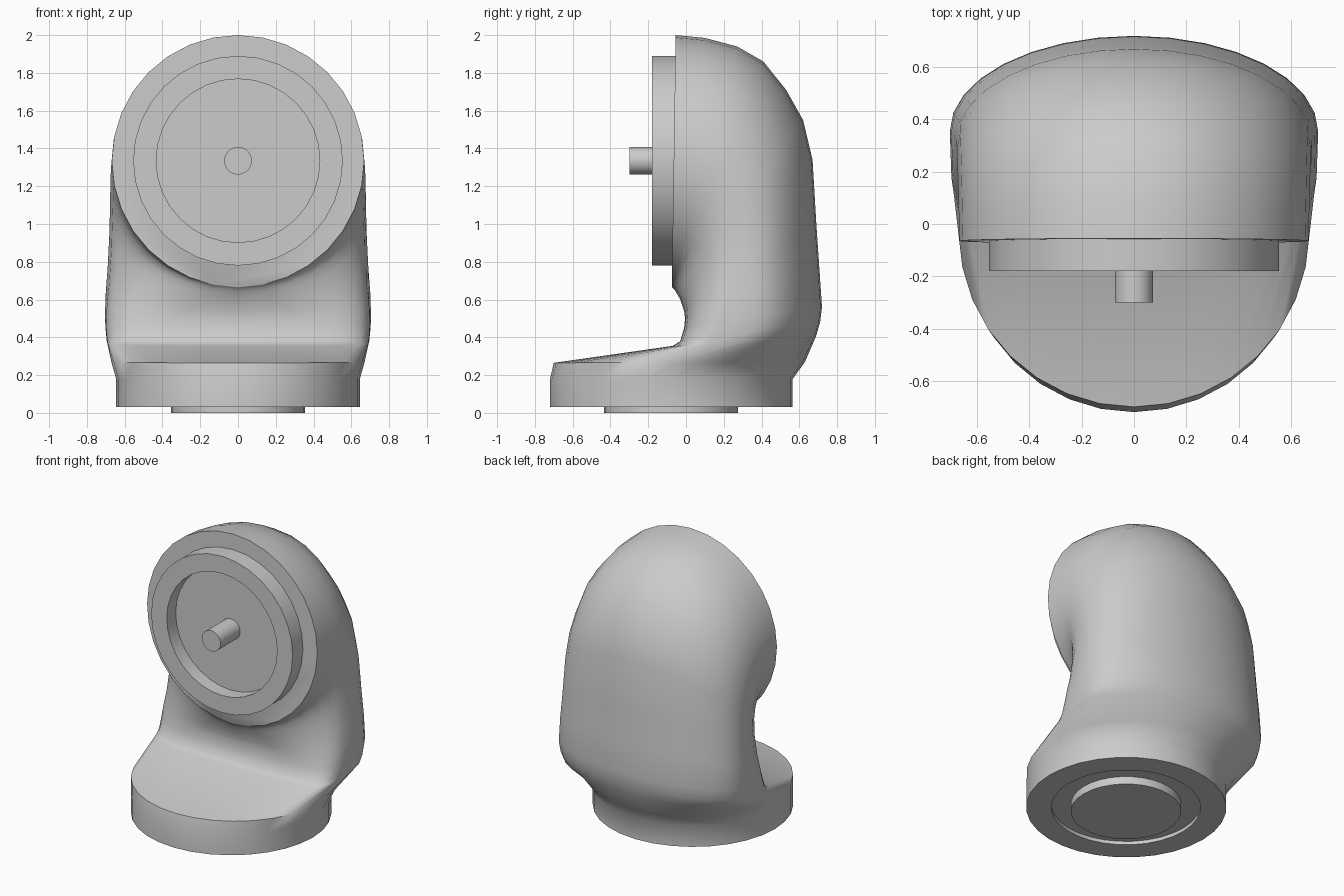
import bpy, bmesh
from math import cos, sin, pi, radians, copysign
from mathutils import Vector

if "Cube" in bpy.data.objects:
    bpy.data.objects.remove(bpy.data.objects["Cube"], do_unlink=True)

SIDES = 32

grey = bpy.data.materials.new("light grey")
grey.use_nodes = True
grey.diffuse_color = (0.6, 0.6, 0.6, 1)
grey.node_tree.nodes["Principled BSDF"].inputs["Base Color"].default_value = (0.6, 0.6, 0.6, 1)


def ring(inner, outer, half_width, front_power=2):
    """Oval through two (y, z) points; a higher power squares its inner half."""
    a, b = Vector((0, *inner)), Vector((0, *outer))
    mid, arm = (a + b) / 2, (b - a) / 2
    points = []
    for i in range(SIDES):
        t = 2 * pi * i / SIDES
        c, s = cos(t), sin(t)
        e = 2 / (front_power if s < 0 else 2)
        x = copysign(abs(c) ** e, c) * half_width
        points.append(mid + Vector((x, 0, 0)) + arm * copysign(abs(s) ** e, s))
    return points


def loft(name, rings):
    """Skin successive rings and cap both ends."""
    bm = bmesh.new()
    loops = [[bm.verts.new(p) for p in r] for r in rings]
    for lo, hi in zip(loops, loops[1:]):
        for i in range(SIDES):
            j = (i + 1) % SIDES
            bm.faces.new((lo[i], lo[j], hi[j], hi[i]))
    bm.faces.new(loops[0][::-1])
    bm.faces.new(loops[-1])
    bmesh.ops.recalc_face_normals(bm, faces=bm.faces)
    mesh = bpy.data.meshes.new(name)
    bm.to_mesh(mesh)
    bm.free()
    mesh.materials.append(grey)
    obj = bpy.data.objects.new(name, mesh)
    bpy.context.collection.objects.link(obj)
    bpy.ops.object.select_all(action="DESELECT")
    obj.select_set(True)
    bpy.context.view_layer.objects.active = obj
    bpy.ops.object.shade_smooth_by_angle(angle=radians(42))
    return obj


def flat_ring(radius, z):
    return ring((-0.08 - radius, z), (-0.08 + radius, z), radius)


def face_ring(radius, y):
    return ring((y, 1.335 - radius), (y, 1.335 + radius), radius)


# Underside with foot disc and groove, round base, then the bent neck and head
underside = [flat_ring(r, z) for r, z in
             ((0.355, 0), (0.355, 0.055), (0.48, 0.055), (0.48, 0.03))]
bend = [
    ring((-0.72, 0.03), (0.565, 0.03), 0.645),
    ring((-0.72, 0.18), (0.565, 0.18), 0.645),
    ring((-0.70, 0.265), (0.63, 0.27), 0.67),
    ring((-0.07, 0.355), (0.69, 0.41), 0.695, 5),
    ring((-0.03, 0.38), (0.71, 0.48), 0.70, 5),
    ring((-0.01, 0.45), (0.72, 0.56), 0.705, 4.5),
    ring((-0.005, 0.50), (0.705, 0.78), 0.70, 4),
    ring((-0.01, 0.54), (0.69, 1.0), 0.69, 3.4),
    ring((-0.03, 0.60), (0.67, 1.34), 0.68, 2.7),
    ring((-0.05, 0.635), (0.62, 1.55), 0.678, 2.3),
    ring((-0.06, 0.65), (0.53, 1.71), 0.676, 2.1),
    ring((-0.07, 0.66), (0.41, 1.86), 0.674),
    ring((-0.073, 0.663), (0.27, 1.94), 0.672),
    ring((-0.075, 0.665), (0.10, 1.985), 0.67),
    ring((-0.075, 0.667), (-0.055, 2.0), 0.668),
]
loft("body", underside + bend)

# Raised collar with a recessed floor on the head
loft("collar", [face_ring(r, y) for r, y in
                ((0.555, -0.05), (0.555, -0.18), (0.433, -0.18), (0.433, -0.08))])

# Centre pin
loft("pin", [face_ring(0.073, y) for y in (-0.06, -0.30)])
